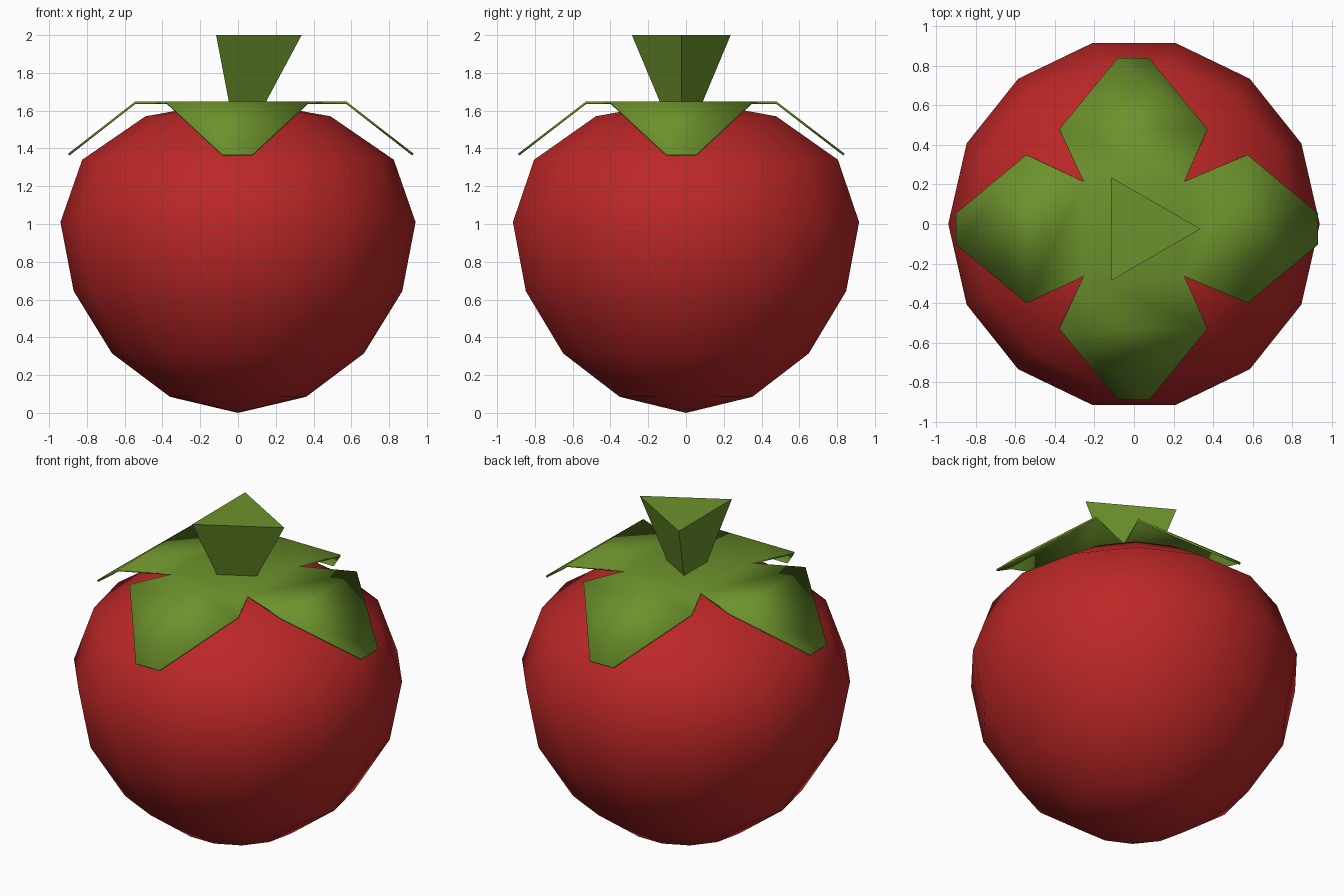
import bpy, bmesh
from math import cos, sin, pi

if "Cube" in bpy.data.objects:
    bpy.data.objects.remove(bpy.data.objects["Cube"])

def material(name, color):
    m = bpy.data.materials.new(name)
    m.diffuse_color = color
    m.use_nodes = True
    m.node_tree.nodes["Principled BSDF"].inputs["Base Color"].default_value = m.diffuse_color
    return m

def make(name, bm, mat):
    bmesh.ops.recalc_face_normals(bm, faces=bm.faces)
    me = bpy.data.meshes.new(name)
    bm.to_mesh(me)
    bm.free()
    me.materials.append(mat)
    ob = bpy.data.objects.new(name, me)
    bpy.context.collection.objects.link(ob)
    return ob

def smooth(ob, angle):
    bpy.ops.object.select_all(action='DESELECT')
    ob.select_set(True)
    bpy.context.view_layer.objects.active = ob
    bpy.ops.object.shade_smooth_by_angle(angle=angle)

red = material("red_skin", (0.50, 0.02, 0.02, 1))
green = material("leaf_green", (0.15, 0.29, 0.025, 1))

# Fruit: 14-sided lathe with a small dimple on top
N = 14
profile = [(0.36, 0.085), (0.667, 0.315), (0.87, 0.645), (0.94, 1.01),
           (0.825, 1.34), (0.49, 1.57), (0.24, 1.615)]
bm = bmesh.new()
rings = [[bm.verts.new((r * cos(2 * pi * i / N), r * sin(2 * pi * i / N), z))
          for i in range(N)] for r, z in profile]
bottom, top = bm.verts.new((0, 0, 0.0)), bm.verts.new((0, 0, 1.57))
for i in range(N):
    j = (i + 1) % N
    bm.faces.new((bottom, rings[0][j], rings[0][i]))
    bm.faces.new((top, rings[-1][i], rings[-1][j]))
    for a, b in zip(rings, rings[1:]):
        bm.faces.new((a[i], a[j], b[j], b[i]))
smooth(make("fruit", bm, red), pi)

# Leaves: flat centre with four drooping, truncated leaves
bm = bmesh.new()
cy, z_top, z_tip = -0.025, 1.648, 1.372
inner = [bm.verts.new((sx * 0.255, cy + sy * 0.24, z_top))
         for sx, sy in ((1, -1), (1, 1), (-1, 1), (-1, -1))]
bm.faces.new(inner)
# direction, middle half width, tip half width, middle reach, tip reach, x shift
leaves = [(0, 0.375, 0.08, 0.56, 0.915, 0.015), (1, 0.375, 0.08, 0.505, 0.865, -0.003),
          (2, 0.375, 0.08, 0.56, 0.915, 0.015), (3, 0.375, 0.08, 0.505, 0.865, -0.003)]
for k, wm, wt, rm, rt, dx in leaves:
    c, s = round(cos(k * pi / 2)), round(sin(k * pi / 2))
    def pt(u, v, z):
        return bm.verts.new((c * u - s * v + dx, cy + s * u + c * v, z))
    m0, m1 = pt(rm, -wm, z_top), pt(rm, wm, z_top)
    t0, t1 = pt(rt, -wt, z_tip), pt(rt, wt, z_tip)
    bm.faces.new((inner[k], m0, m1, inner[(k + 1) % 4]))
    bm.faces.new((m0, t0, t1, m1))
crown = make("leaves", bm, green)
mod = crown.modifiers.new("thickness", 'SOLIDIFY')
mod.thickness = 0.012
mod.offset = -1
smooth(crown, pi / 4)

# Stem: flared three-sided stalk
bm = bmesh.new()
lo, hi = [[bm.verts.new((x + r * cos(2 * pi * i / 3), cy + r * sin(2 * pi * i / 3), z))
           for i in range(3)] for x, r, z in ((0.017, 0.13, 1.645), (0.035, 0.302, 2.0))]
bm.faces.new(lo)
bm.faces.new(hi)
for i in range(3):
    j = (i + 1) % 3
    bm.faces.new((lo[i], lo[j], hi[j], hi[i]))
make("stem", bm, green)
